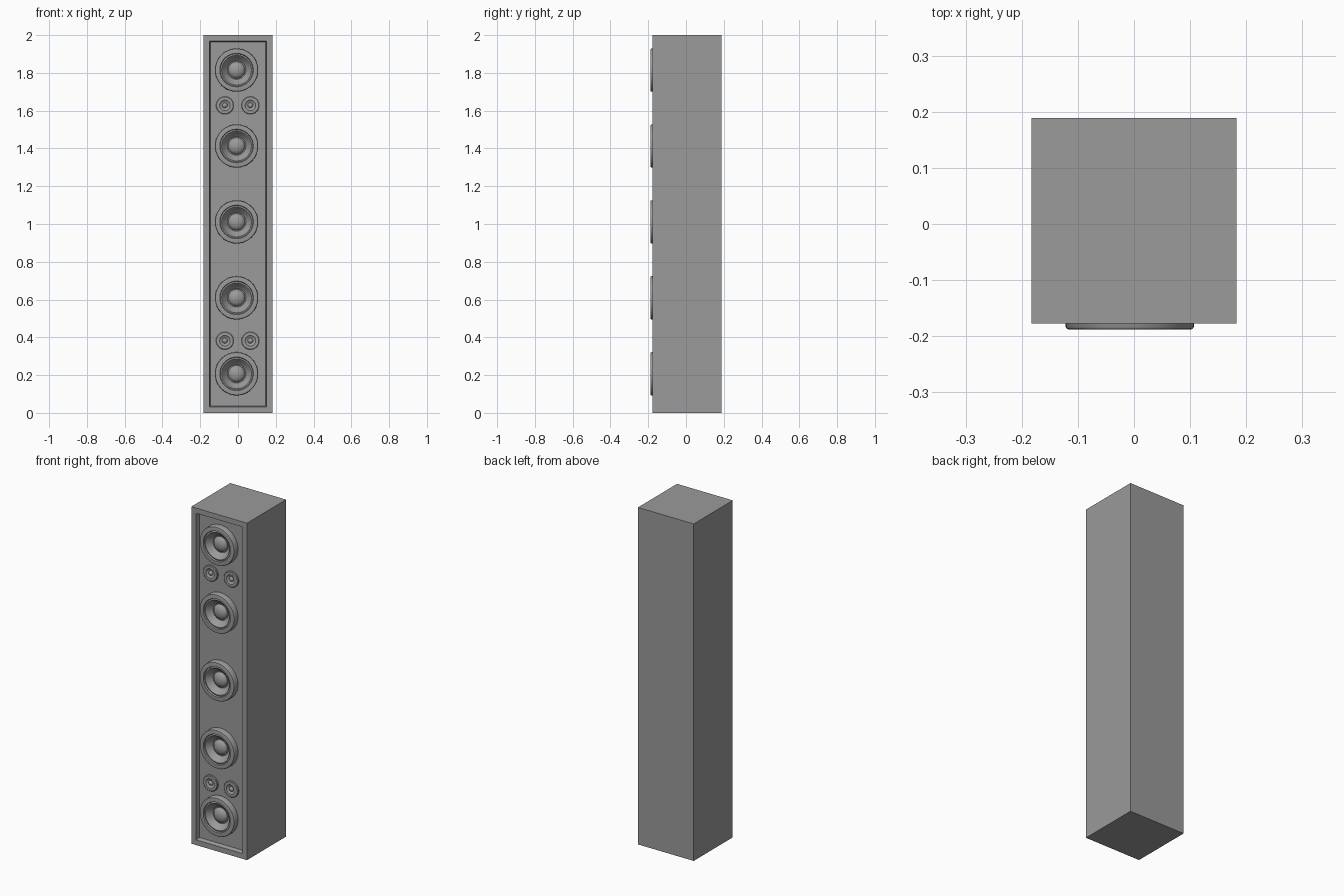
import bpy, bmesh, math
from mathutils import Vector

if "Cube" in bpy.data.objects:
    bpy.data.objects.remove(bpy.data.objects["Cube"])

W, FRONT, BACK, H = 0.183, -0.177, 0.189, 2.0
FLOOR = -0.152

dark = bpy.data.materials.new("dark_grey")
dark.diffuse_color = (0.325, 0.325, 0.325, 1)
dark.use_nodes = True
dark.node_tree.nodes["Principled BSDF"].inputs["Base Color"].default_value = dark.diffuse_color


def finish(bm, name, smooth=False):
    bmesh.ops.recalc_face_normals(bm, faces=bm.faces)
    me = bpy.data.meshes.new(name)
    bm.to_mesh(me)
    bm.free()
    me.materials.append(dark)
    ob = bpy.data.objects.new(name, me)
    bpy.context.collection.objects.link(ob)
    if smooth:
        bpy.ops.object.select_all(action='DESELECT')
        ob.select_set(True)
        bpy.context.view_layer.objects.active = ob
        bpy.ops.object.shade_smooth_by_angle(angle=math.radians(32))
    return ob


def driver(name, x, z, profile, steps=48):
    """Spin a (radius, y) profile around the driver's front-to-back axis."""
    bm = bmesh.new()
    verts = [bm.verts.new((r, y, 0)) for r, y in profile]
    edges = [bm.edges.new(p) for p in zip(verts, verts[1:])]
    bmesh.ops.spin(bm, geom=verts + edges, cent=(0, 0, 0), axis=(0, 1, 0),
                   angle=math.tau, steps=steps, use_merge=False)
    bmesh.ops.remove_doubles(bm, verts=bm.verts, dist=1e-5)
    ob = finish(bm, name, True)
    ob.location = (x, 0, z)


# Cabinet: box with a recessed front baffle
bm = bmesh.new()
bmesh.ops.create_cube(bm, size=1)
for v in bm.verts:
    v.co = Vector((v.co.x * 2 * W, BACK if v.co.y > 0 else FRONT, (v.co.z + 0.5) * H))
bm.normal_update()
face = min(bm.faces, key=lambda f: f.calc_center_median().y)
for width in (0.031, 0.006):
    bmesh.ops.inset_region(bm, faces=[face], thickness=width, use_even_offset=True)
for v in face.verts:
    v.co.y = FLOOR
finish(bm, "cabinet")

# Woofers: flange, rounded surround, cone and dust cap
dome = [(0.045 * math.cos(a), -0.148 - 0.026 * math.sin(a))
        for a in (math.radians(15 * i) for i in range(6))] + [(0, -0.174)]
woofer = [(0.1145, FLOOR), (0.1145, -0.183), (0.112, -0.187), (0.108, -0.188),
          (0.089, -0.188), (0.086, -0.180), (0.083, -0.181), (0.079, -0.182),
          (0.075, -0.179), (0.072, -0.172)] + dome
for i in range(5):
    driver(f"woofer_{i + 1}", -0.0075, 0.207 + 0.402 * i, woofer)

# Tweeters: plate, shallow dish and small dome
tweeter = [(0.047, FLOOR), (0.047, -0.159), (0.044, -0.162), (0.028, -0.162),
           (0.024, -0.158), (0.014, -0.155), (0.013, -0.158), (0.009, -0.162),
           (0.005, -0.164), (0, -0.165)]
for z in (0.382, 1.628):
    for side in (-1, 1):
        driver("tweeter", -0.002 + side * 0.0675, z, tweeter, 32)
